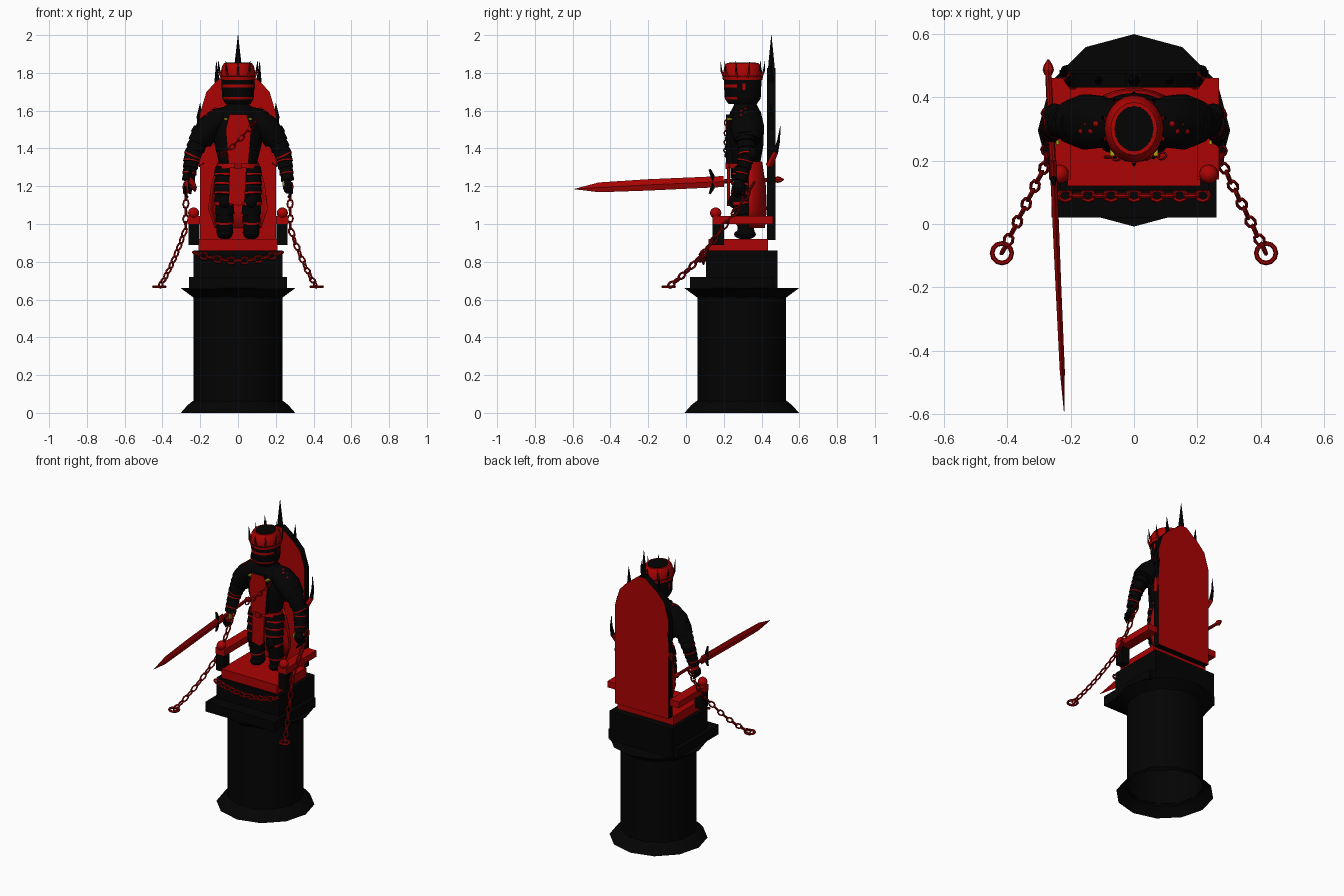
import bpy, bmesh, math
from mathutils import Vector, Matrix

if "Cube" in bpy.data.objects:
    bpy.data.objects.remove(bpy.data.objects["Cube"])


def material(name, col):
    m = bpy.data.materials.new(name)
    m.diffuse_color = (*col, 1)
    m.use_nodes = True
    m.node_tree.nodes["Principled BSDF"].inputs["Base Color"].default_value = m.diffuse_color
    return m


BLACK = material("black iron", (0.001, 0.001, 0.001))
RED = material("red", (0.41, 0.001, 0.001))
DARK = material("dark red", (0.3, 0.0012, 0.0015))
GOLD = material("dull gold", (0.4, 0.36, 0.004))
SIDES = ((-1, "left"), (1, "right"))


def finish(name, bm, mats):
    bmesh.ops.recalc_face_normals(bm, faces=bm.faces)
    me = bpy.data.meshes.new(name)
    bm.to_mesh(me)
    bm.free()
    for m in mats:
        me.materials.append(m)
    ob = bpy.data.objects.new(name, me)
    bpy.context.collection.objects.link(ob)
    return ob


def box(name, x, y, z, mat):
    bm = bmesh.new()
    bmesh.ops.create_cube(bm, size=1)
    for v in bm.verts:
        v.co = [(a + b) / 2 + c * (b - a) for (a, b), c in zip((x, y, z), v.co)]
    return finish(name, bm, [mat])


def tube(name, pts, radii, mats, n=16, ref=(0, 1, 0), rule=None, caps=True):
    """Elliptical loft along a path; rule(i) gives the colour of segment i."""
    bm = bmesh.new()
    pts = [Vector(p) for p in pts]
    rings = []
    for i, (p, r) in enumerate(zip(pts, radii)):
        t = (pts[min(i + 1, len(pts) - 1)] - pts[max(i - 1, 0)]).normalized()
        u = Vector(ref).cross(t).normalized()
        v = t.cross(u)
        ru, rv = r if isinstance(r, tuple) else (r, r)
        rings.append([bm.verts.new(p + u * ru * math.cos(a) + v * rv * math.sin(a))
                      for a in (math.tau * k / n for k in range(n))])
    for i in range(len(rings) - 1):
        for k in range(n):
            f = bm.faces.new((rings[i][k], rings[i][(k + 1) % n],
                              rings[i + 1][(k + 1) % n], rings[i + 1][k]))
            f.material_index = rule(i) if rule else 0
    if caps:
        bm.faces.new(rings[0])
        bm.faces.new(rings[-1])
    return finish(name, bm, mats)


def lames(name, pts, radii, plates, red, n=14):
    """Limb of overlapping black plates; the listed plates get red rims."""
    P, R = [], []
    m = len(pts) - 1
    for i in range(plates):
        for f, grow in ((0.02, 0.94), (0.77, 1.05), (0.98, 1.07)):
            t = (i + f) / plates * m
            k = min(int(t), m - 1)
            P.append(Vector(pts[k]).lerp(Vector(pts[k + 1]), t - k))
            R.append((radii[k] + (radii[k + 1] - radii[k]) * (t - k)) * grow)
    return tube(name, P, R, [BLACK, RED], n, rule=lambda i: int(i % 3 == 1 and i // 3 in red))


def prism(name, outline, y0, y1, face, edge):
    """Front outline in x and z, extruded along y."""
    bm = bmesh.new()
    f = bm.faces.new([bm.verts.new((x, y0, z)) for x, z in outline])
    for v in bmesh.ops.extrude_face_region(bm, geom=[f])["geom"]:
        if isinstance(v, bmesh.types.BMVert):
            v.co.y = y1
    bm.normal_update()
    for f in bm.faces:
        f.material_index = 0 if abs(f.normal.y) > 0.9 else 1
    return finish(name, bm, [face, edge])


def ring(bm, mat, length, width, minor, n=8, m=5):
    grid = [[bm.verts.new(mat @ Vector(((length + minor * math.cos(b)) * math.cos(a),
                                        (width + minor * math.cos(b)) * math.sin(a),
                                        minor * math.sin(b))))
             for b in (math.tau * j / m for j in range(m))]
            for a in (math.tau * i / n for i in range(n))]
    for i in range(n):
        for j in range(m):
            i2, j2 = (i + 1) % n, (j + 1) % m
            bm.faces.new((grid[i][j], grid[i2][j], grid[i2][j2], grid[i][j2]))


def chain(name, a, b, sag, count, mat, size=1.0, end_ring=False):
    bm = bmesh.new()
    a, b = Vector(a), Vector(b)

    def at(t):
        return a.lerp(b, t) - Vector((0, 0, 4 * sag * t * (1 - t)))
    for i in range(count):
        p, q = at(i / count), at((i + 1) / count)
        rot = (q - p).to_track_quat('X', 'Z').to_matrix().to_4x4()
        twist = Matrix.Rotation(math.radians(10 + 90 * (i % 2)), 4, 'X')
        ring(bm, Matrix.Translation((p + q) / 2) @ rot @ twist,
             (q - p).length * 0.58, 0.011 * size, 0.0042 * size)
    if end_ring:
        ring(bm, Matrix.Translation(b), 0.031, 0.031, 0.0075, 12, 6)
    return finish(name, bm, [mat])


def ball(name, co, r, mat, scale=(1, 1, 1)):
    bm = bmesh.new()
    bmesh.ops.create_uvsphere(bm, u_segments=14, v_segments=8, radius=r,
                              matrix=Matrix.Translation(co) @ Matrix.Diagonal((*scale, 1)))
    return finish(name, bm, [mat])


# Pedestal: flared open foot, round shaft, flared capital
CY = 0.295
tube("pedestal_foot", [(0, CY, z) for z in (0, 0.04, 0.06, 0.065)], [0.303, 0.268, 0.243, 0.235], [BLACK], 12, caps=False)
tube("pedestal_shaft", [(0, CY, z) for z in (0.05, 0.64)], [0.235, 0.235], [BLACK], 24, caps=False)
tube("pedestal_capital", [(0, CY, z) for z in (0.61, 0.625, 0.66)], [0.235, 0.255, 0.303], [BLACK], 12)
box("lower_step", (-0.26, 0.26), (0.02, 0.46), (0.655, 0.72), BLACK)
box("throne_base", (-0.235, 0.235), (0.105, 0.485), (0.66, 0.86), BLACK)

# Throne
box("seat", (-0.21, 0.21), (0.12, 0.435), (0.86, 0.92), RED)
half = [(0.2, 0.915), (0.2, 1.59), (0.167, 1.70), (0.115, 1.755), (0.025, 1.825)]
prism("backrest", half + [(-x, z) for x, z in reversed(half)], 0.43, 0.475, RED, BLACK)
tube("crest_spike", [(0, 0.452, z) for z in (1.76, 1.85, 2.0)], [0.026, 0.018, 0.001], [BLACK], 6)
for s, side in SIDES:
    box(side + "_armrest", sorted((s * 0.2, s * 0.268)), (0.14, 0.46), (1.0, 1.043), RED)
    box(side + "_arm_post", sorted((s * 0.205, s * 0.262)), (0.14, 0.2), (0.89, 1.0), BLACK)
    ball(side + "_arm_knob", (s * 0.235, 0.157, 1.058), 0.03, RED)
    tube(side + "_upper_spike", [(s * 0.11, 0.452, 1.75), (s * 0.115, 0.452, 1.86)], [0.015, 0.001], [BLACK], 6)
    tube(side + "_corner_spike", [(s * 0.195, 0.45, 1.5), (s * 0.205, 0.45, 1.57), (s * 0.2, 0.45, 1.64)],
         [0.02, 0.014, 0.001], [BLACK], 6)
    tube(side + "_back_horn", [(s * 0.19, 0.44, 1.31), (s * 0.22, 0.475, 1.38), (s * 0.22, 0.49, 1.44),
                               (s * 0.21, 0.5, 1.52)], [0.02, 0.015, 0.009, 0.001], [BLACK, RED], 6,
         rule=lambda i: int(i == 0))
    chain(side + "_wrist_chain", (s * 0.275, 0.36, 1.22), (s * 0.277, 0.19, 0.975), 0.012, 6, DARK, 1.3)
    chain(side + "_hanging_chain", (s * 0.277, 0.19, 0.975), (s * 0.416, -0.092, 0.668), 0.025, 10, DARK, 1.3, True)
chain("seat_chain", (-0.235, 0.09, 0.85), (0.235, 0.09, 0.85), 0.045, 13, DARK, 1.6)

# Legs and boots
for s, side in SIDES:
    lames(side + "_leg", [(s * 0.06, 0.31, 1.3), (s * 0.072, 0.29, 1.13), (s * 0.07, 0.32, 0.95)],
          [0.064, 0.053, 0.042], 7, (0, 1, 2, 3, 5))
    ball(side + "_knee_guard", (s * 0.072, 0.247, 1.12), 0.032, BLACK, (1, 0.7, 1.1))
    ball(side + "_boot", (s * 0.07, 0.312, 0.945), 0.045, BLACK, (0.95, 1.3, 0.6))

# Torso, belt and tabard
tube("torso", [(0, 0.315, z) for z in (1.24, 1.32, 1.42, 1.52, 1.59, 1.64)],
     [(0.115, 0.08), (0.1, 0.078), (0.125, 0.095), (0.14, 0.098), (0.11, 0.082), (0.05, 0.055)], [BLACK], 20)
tube("belt", [(0, 0.31, z) for z in (1.295, 1.32)], [(0.112, 0.087), (0.108, 0.084)], [RED], 20)
box("belt_buckle", (-0.018, 0.018), (0.208, 0.23), (1.29, 1.325), DARK)
prism("tabard_top", [(-0.05, 1.32), (0.055, 1.32), (0.07, 1.5), (0.045, 1.58), (-0.045, 1.58), (-0.065, 1.5)],
      0.213, 0.25, RED, BLACK)
prism("tabard_skirt", [(-0.05, 1.11), (0.01, 1.095), (0.035, 1.12), (0.045, 1.3), (-0.045, 1.3)],
      0.218, 0.232, RED, DARK)
chain("chest_chain", (0.1, 0.215, 1.55), (-0.09, 0.21, 1.36), 0.012, 8, DARK)
for s, side in SIDES:
    box(side + "_chest_buckle", sorted((s * 0.055, s * 0.075)), (0.214, 0.24), (1.55, 1.56), GOLD)

# Coat tails: open shell wrapped round the back of the legs
bm = bmesh.new()
rows = []
for z, rx, ry in ((1.33, 0.11, 0.085), (1.2, 0.145, 0.105), (1.08, 0.16, 0.11), (0.98, 0.125, 0.1)):
    rows.append([bm.verts.new((rx * math.cos(a), 0.318 + ry * math.sin(a), z))
                 for a in (math.radians(8 + 164 * k / 14) for k in range(15))])
for lo, hi in zip(rows, rows[1:]):
    for k in range(14):
        bm.faces.new((lo[k], lo[k + 1], hi[k + 1], hi[k]))
coat = finish("coat_tails", bm, [RED])
coat.modifiers.new("thickness", 'SOLIDIFY').thickness = 0.008

# Arms, pauldrons and gauntlets
for s, side in SIDES:
    elbow, wrist = (s * 0.243, 0.32, 1.36), (s * 0.263, 0.29, 1.23)
    tube(side + "_pauldron", [(s * x, 0.322, z) for x, z in
                              ((0.05, 1.58), (0.1, 1.555), (0.155, 1.51), (0.2, 1.44))],
         [(0.045, 0.06), (0.064, 0.082), (0.067, 0.088), (0.062, 0.07)], [BLACK], 18)
    for k in range(4):
        ball(f"{side}_shoulder_stud_{k}", (s * (0.12 + 0.015 * k), 0.315 - 0.022 * (k % 2), 1.608 - 0.012 * k),
             0.01, DARK)
    lames(side + "_upper_arm", [(s * 0.18, 0.315, 1.5), elbow], [0.06, 0.043], 4, (3,))
    lames(side + "_forearm", [elbow, wrist], [0.043, 0.032], 4, (0, 2))
    ball(side + "_elbow_guard", (s * 0.25, 0.345, 1.37), 0.035, BLACK)
    ball(side + "_gauntlet", (s * 0.262, 0.28, 1.2), 0.033, DARK if s < 0 else BLACK, (0.75, 1, 1.2))
    for k in range(4):
        y = 0.255 + k * 0.017
        tube(f"{side}_finger_{k}", [(s * 0.278, y, 1.2), (s * 0.284, y, 1.165), (s * 0.264, y - 0.006, 1.14)],
             [0.009, 0.008, 0.005], [BLACK], 6)
    box(side + "_cuff_stud", sorted((s * 0.236, s * 0.246)), (0.25, 0.265), (1.2, 1.23), GOLD)

# Helmet with red eye and chin bands on the face
HY = 0.3
tube("neck", [(0, 0.31, 1.6), (0, 0.305, 1.66)], [0.055, 0.05], [BLACK])
prof = [(1.635, .065), (1.66, .081), (1.672, .084), (1.722, .086), (1.738, .087), (1.775, .088)]
helmet = tube("helmet", [(0, HY, z) for z, r in prof], [(r, r * 1.14) for z, r in prof], [BLACK, RED], 20)
for p in helmet.data.polygons:
    on_band = min(abs(p.center.z - 1.73), abs(p.center.z - 1.666)) < 0.004
    p.material_index = int(on_band and p.center.y < HY - 0.03)
for s, side in SIDES:
    box(side + "_side_slit", sorted((s * 0.06, s * 0.089)), (0.3, 0.314), (1.71, 1.745), RED)

# Crown: tapered red band with a dark groove and spikes, red at the root
tube("crown", [(0, HY, z) for z in (1.762, 1.78, 1.784, 1.79, 1.835, 1.853)],
     [(r, r * 1.14) for r in (.092, .094, .092, .093, .085, .073)], [RED, BLACK], 20, rule=lambda i: int(i == 1))
tube("crown_cap", [(0, HY, 1.84), (0, HY, 1.856)], [(0.062, 0.072), (0.061, 0.071)], [BLACK], 20)
for k in range(10):
    a = math.tau * (k + 0.5) / 10
    c, d = math.cos(a), math.sin(a) * 1.08
    tube(f"crown_spike_{k}", [(r * c, HY + r * d, z) for r, z in ((.09, 1.775), (.104, 1.81), (.109, 1.862))],
         [0.008, 0.006, 0.001], [RED, BLACK], 6, rule=lambda i: i)

# Sword: flat pointed blade, guard, grip and pommel
tube("sword_blade", [(-0.255, 0.2, 1.225), (-0.238, -0.2, 1.207), (-0.226, -0.46, 1.194), (-0.22, -0.59, 1.185)],
     [(0.011, 0.029), (0.009, 0.03), (0.008, 0.026), 0.001], [RED], 4, ref=(0, 0, 1))
tube("sword_guard", [(-0.252, 0.125, 1.29), (-0.254, 0.14, 1.255), (-0.254, 0.14, 1.19), (-0.252, 0.125, 1.16)],
     [0.006, 0.011, 0.011, 0.006], [BLACK], 8)
tube("sword_grip", [(-0.254, 0.14, 1.224), (-0.27, 0.48, 1.235)], [0.011, 0.01], [DARK], 8, ref=(0, 0, 1))
tube("sword_pommel", [(-0.27, y, 1.235) for y in (0.47, 0.485, 0.5, 0.518)],
     [0.012, 0.018, 0.014, 0.003], [RED], 8, ref=(0, 0, 1))

# Smooth rounded parts, keep edges crisp
bpy.ops.object.select_all(action='SELECT')
bpy.context.view_layer.objects.active = coat
bpy.ops.object.shade_smooth_by_angle(angle=math.radians(27))
